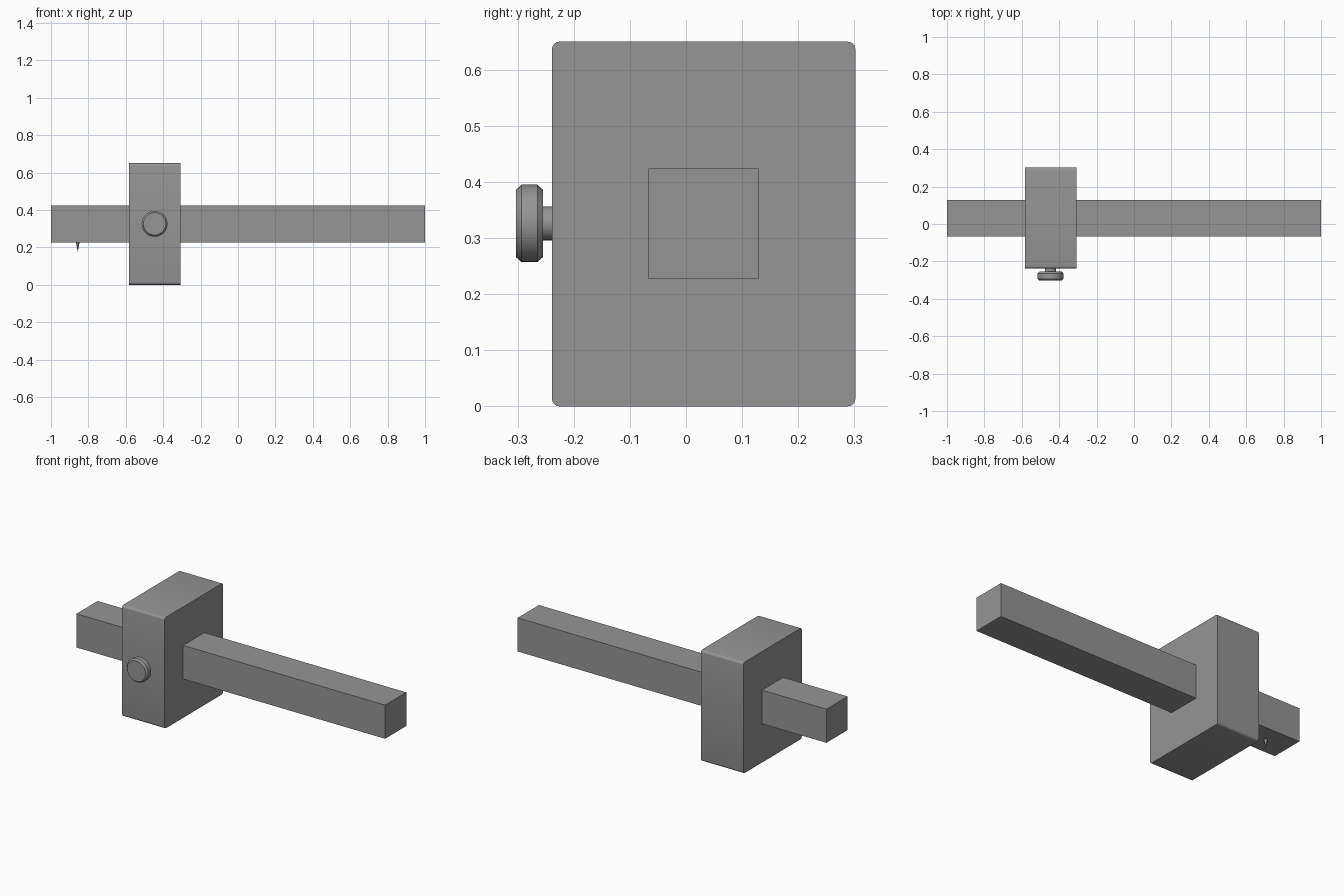
import bpy, bmesh, math
from mathutils import Matrix, Vector

default = bpy.data.objects.get("Cube")
if default:
    bpy.data.objects.remove(default, do_unlink=True)

grey = bpy.data.materials.new("plain_grey")
grey.use_nodes = True
COLOUR = (0.3, 0.3, 0.3, 1)
grey.diffuse_color = COLOUR
grey.node_tree.nodes["Principled BSDF"].inputs["Base Color"].default_value = COLOUR


def finish(name, bm, smooth=False):
    """Turn a bmesh into a named object with the shared material."""
    bmesh.ops.recalc_face_normals(bm, faces=bm.faces)
    mesh = bpy.data.meshes.new(name)
    bm.to_mesh(mesh)
    bm.free()
    mesh.materials.append(grey)
    obj = bpy.data.objects.new(name, mesh)
    bpy.context.collection.objects.link(obj)
    if smooth:
        bpy.ops.object.select_all(action="DESELECT")
        obj.select_set(True)
        bpy.context.view_layer.objects.active = obj
        bpy.ops.object.shade_smooth_by_angle(angle=math.radians(30))
    return obj


def box(low, high):
    low, high = Vector(low), Vector(high)
    bm = bmesh.new()
    matrix = Matrix.Translation((low + high) / 2) @ Matrix.Diagonal((*(high - low), 1))
    bmesh.ops.create_cube(bm, size=1, matrix=matrix)
    return bm


def lathe(profile, centre, segments=32):
    """Spin (radius, y) points around the y axis through centre."""
    bm = bmesh.new()
    verts = [bm.verts.new((centre[0] + r, y, centre[1])) for r, y in profile]
    edges = [bm.edges.new(pair) for pair in zip(verts, verts[1:])]
    bmesh.ops.spin(bm, geom=verts + edges, cent=(centre[0], 0, centre[1]),
                   axis=(0, 1, 0), angle=math.tau, steps=segments)
    bmesh.ops.remove_doubles(bm, verts=bm.verts, dist=1e-5)
    return bm


# Long square beam
finish("beam", box((-1, -0.067, 0.227), (1, 0.129, 0.424)))

# Sliding fence block, with its four lengthwise edges rounded
bm = box((-0.583, -0.239, 0), (-0.308, 0.302, 0.65))
long_edges = [e for e in bm.edges
              if abs(e.verts[0].co.x - e.verts[1].co.x) > 0.1]
bmesh.ops.bevel(bm, geom=long_edges, offset=0.014, segments=4,
                profile=0.5, affect="EDGES")
finish("fence_block", bm, smooth=True)

# Thumb screw: chamfered knob on a short stem
knob_centre = (-0.446, 0.326)
knob = [(0, -0.303), (0.06, -0.303), (0.069, -0.293),
        (0.069, -0.265), (0.06, -0.255), (0, -0.255)]
finish("screw_knob", lathe(knob, knob_centre), smooth=True)
stem = [(0, -0.256), (0.03, -0.256), (0.03, -0.23), (0, -0.23)]
finish("screw_stem", lathe(stem, knob_centre), smooth=True)

# Scribing pin under the short end of the beam
bm = bmesh.new()
bmesh.ops.create_cone(bm, cap_ends=True, segments=16, radius1=0, radius2=0.011,
                      depth=0.055, matrix=Matrix.Translation((-0.857, 0.031, 0.2055)))
bmesh.ops.remove_doubles(bm, verts=bm.verts, dist=1e-5)
finish("scribing_pin", bm, smooth=True)
